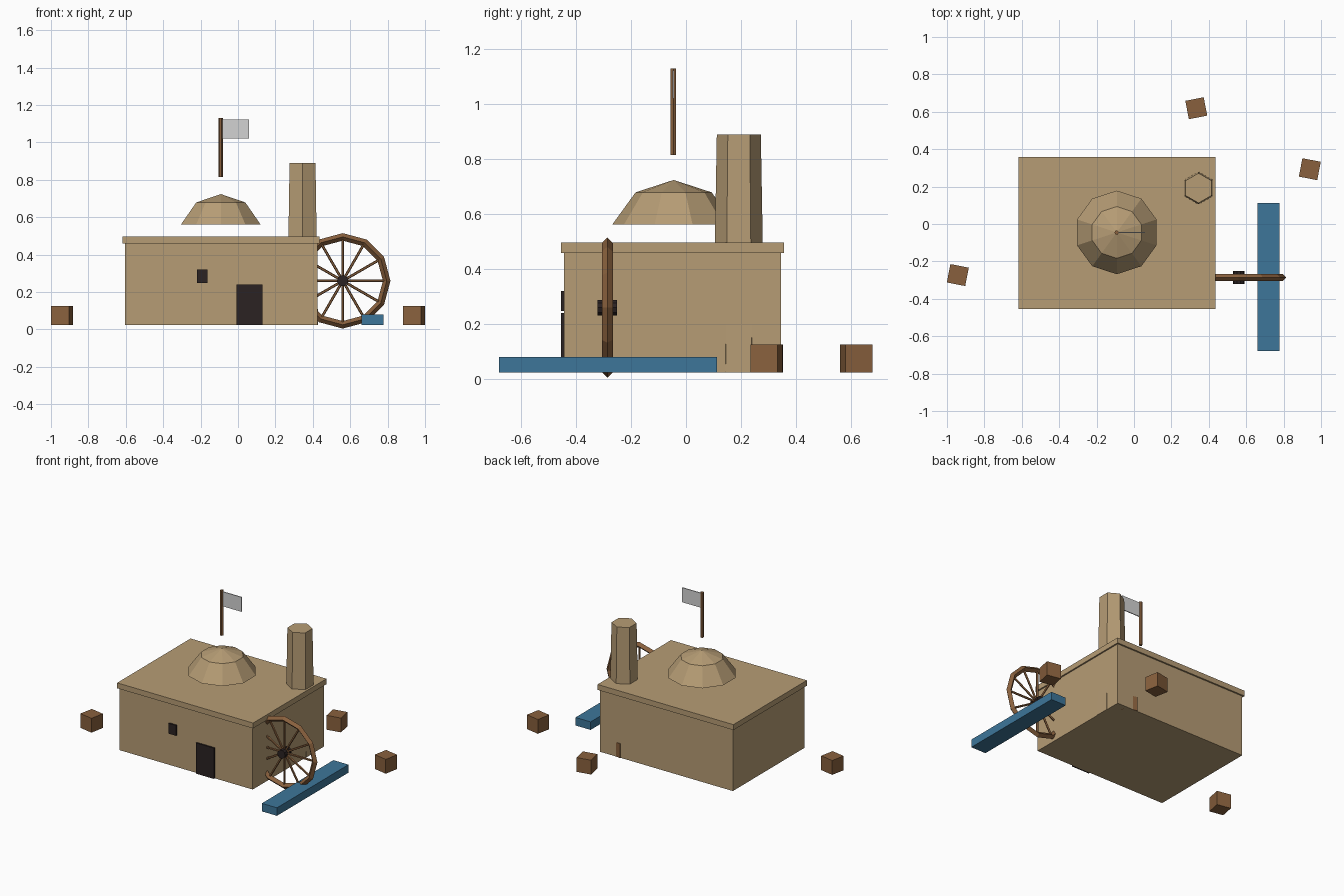
import bpy, bmesh, math
from mathutils import Matrix, Vector

if "Cube" in bpy.data.objects:
    bpy.data.objects.remove(bpy.data.objects["Cube"])


def mat(name, r, g, b):
    m = bpy.data.materials.new(name)
    m.diffuse_color = (r, g, b, 1)
    m.use_nodes = True
    m.node_tree.nodes["Principled BSDF"].inputs["Base Color"].default_value = m.diffuse_color
    return m


TAN = mat("sandstone", 0.47, 0.335, 0.178)
WOOD = mat("brown wood", 0.25, 0.118, 0.047)
DARK = mat("dark opening", 0.024, 0.016, 0.016)
BLUE = mat("water blue", 0.047, 0.18, 0.32)
CLOTH = mat("pale cloth", 0.65, 0.65, 0.65)


def finish(bm, name, material):
    bmesh.ops.recalc_face_normals(bm, faces=bm.faces)
    me = bpy.data.meshes.new(name)
    bm.to_mesh(me)
    bm.free()
    me.materials.append(material)
    ob = bpy.data.objects.new(name, me)
    bpy.context.collection.objects.link(ob)
    return ob


def box(name, material, x, y, z, turn=0):
    """Box from (min, max) ranges, turned about its own vertical axis."""
    bm = bmesh.new()
    c = Vector([sum(r) / 2 for r in (x, y, z)])
    s = [r[1] - r[0] for r in (x, y, z)]
    m = Matrix.Translation(c) @ Matrix.Rotation(math.radians(turn), 4, 'Z') @ Matrix.Diagonal((*s, 1))
    bmesh.ops.create_cube(bm, size=1, matrix=m)
    return finish(bm, name, material)


def lathe(bm, profile, n, m, phase=0.0, closed=False, caps=False):
    """Spin (radius, height) points about local z with n sides."""
    rings = []
    for r, h in profile:
        if r == 0:
            rings.append([bm.verts.new(m @ Vector((0, 0, h)))] * n)
        else:
            rings.append([bm.verts.new(m @ Vector((r * math.cos(phase + math.tau * i / n),
                                                   r * math.sin(phase + math.tau * i / n), h)))
                          for i in range(n)])
    pairs = list(zip(rings, rings[1:])) + ([(rings[-1], rings[0])] if closed else [])
    for a, b in pairs:
        for i in range(n):
            j = (i + 1) % n
            bm.faces.new(list(dict.fromkeys((a[i], a[j], b[j], b[i]))))
    if caps:
        bm.faces.new(rings[0])
        bm.faces.new(rings[-1])


T = Matrix.Translation
G = 0.025  # ground level of the building

# building
box("house_walls", TAN, (-0.605, 0.425), (-0.444, 0.346), (G, 0.465))
box("roof_slab", TAN, (-0.617, 0.435), (-0.455, 0.357), (0.459, 0.497))
box("door", DARK, (-0.007, 0.132), (-0.455, -0.43), (G, 0.24))
box("window", DARK, (-0.22, -0.162), (-0.455, -0.43), (0.248, 0.32))

# dome: upper rings of a five-ring, ten-sided sphere, open below
R = 0.235
bm = bmesh.new()
lathe(bm, [(R * math.sin(a), R * math.cos(a)) for a in (math.radians(72), math.radians(36))] + [(0, R)],
      10, T((-0.092, -0.045, 0.489)), math.pi / 2)
finish(bm, "roof_dome", TAN)

# hexagonal tapering chimney
bm = bmesh.new()
lathe(bm, [(0.0955, G), (0.08, 0.89)], 6, T((0.345, 0.192, 0)), math.pi / 2, caps=True)
finish(bm, "chimney", TAN)

# flag
bm = bmesh.new()
lathe(bm, [(0.0115, 0.815), (0.0115, 1.13)], 6, T((-0.093, -0.046, 0)), caps=True)
finish(bm, "flag_pole", WOOD)
box("flag", CLOTH, (-0.09, 0.06), (-0.049, -0.043), (1.02, 1.122))

# water wheel: local z runs along y
W = T((0.56, -0.286, 0.26)) @ Matrix.Rotation(math.pi / 2, 4, 'X')
bm = bmesh.new()
lathe(bm, [(0.255, 0), (0.235, 0.02), (0.215, 0), (0.235, -0.02)], 12, W, closed=True)
finish(bm, "wheel_rim", WOOD)
bm = bmesh.new()
for k in range(12):
    spoke = W @ Matrix.Rotation(math.tau * k / 12, 4, 'Z') @ Matrix.Rotation(math.pi / 2, 4, 'Y')
    lathe(bm, [(0.0075, 0), (0.0075, 0.235)], 5, spoke, caps=True)
finish(bm, "wheel_spokes", WOOD)
bm = bmesh.new()
lathe(bm, [(0.03, -0.036), (0.03, 0.036)], 10, W, caps=True)
finish(bm, "wheel_hub", DARK)

# water channel
box("water_channel", BLUE, (0.66, 0.777), (-0.679, 0.112), (G, 0.081))

# crates, one half buried in the back wall
for i, (x, y, turn) in enumerate([(0.333, 0.619, 11), (0.94, 0.293, -11),
                                  (-0.942, -0.273, -11), (0.305, 0.294, -11)]):
    box(f"crate_{i + 1}", WOOD, (x - 0.05, x + 0.05), (y - 0.05, y + 0.05), (G, 0.125), turn)
